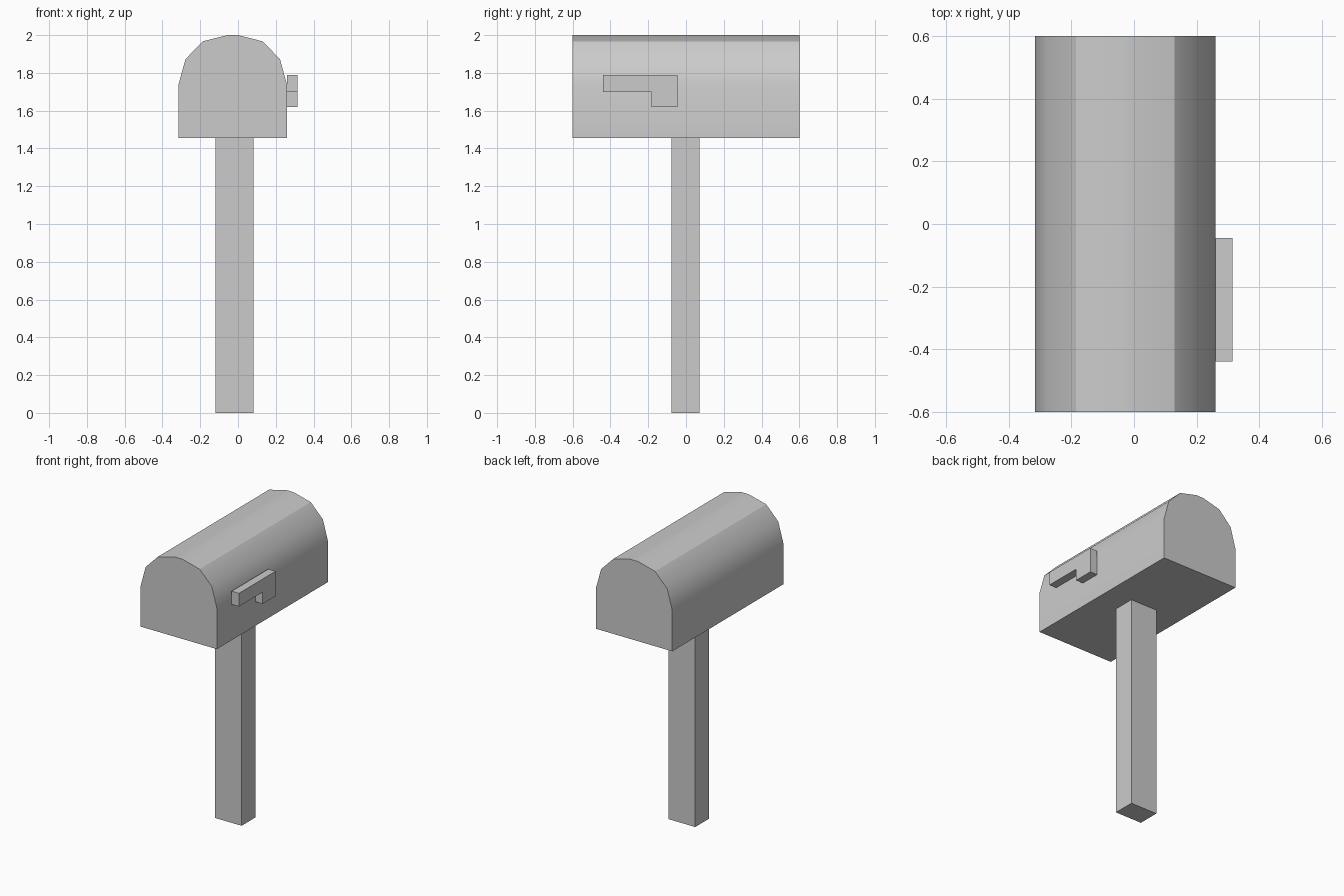
import bpy
import math

if "Cube" in bpy.data.objects:
    bpy.data.objects.remove(bpy.data.objects["Cube"], do_unlink=True)

grey = bpy.data.materials.new("plain grey")
grey.use_nodes = True
grey.diffuse_color = (0.6, 0.6, 0.6, 1)
grey.node_tree.nodes["Principled BSDF"].inputs["Base Color"].default_value = (0.6, 0.6, 0.6, 1)


def extrude_profile(name, profile, place, start, end):
    """Extrude a counter-clockwise 2D outline between two depths."""
    n = len(profile)
    verts = [place(a, b, d) for d in (start, end) for a, b in profile]
    faces = [tuple(reversed(range(n))), tuple(range(n, 2 * n))]
    faces += [(i, (i + 1) % n, (i + 1) % n + n, i + n) for i in range(n)]
    mesh = bpy.data.meshes.new(name)
    mesh.from_pydata(verts, [], faces)
    mesh.materials.append(grey)
    obj = bpy.data.objects.new(name, mesh)
    bpy.context.collection.objects.link(obj)
    return obj


# Mailbox body: mirrored arch outline, extruded front to back
CENTRE = -0.028
half = [(0.288, 1.455), (0.288, 1.735), (0.25, 1.873), (0.158, 1.967), (0.028, 2.0)]
arch = half + [(-x, z) for x, z in reversed(half)]
body = extrude_profile("mailbox_body", arch,
                       lambda x, z, d: (CENTRE + x, -d, z), -0.6, 0.6)
bpy.ops.object.select_all(action="DESELECT")
body.select_set(True)
bpy.context.view_layer.objects.active = body
bpy.ops.object.shade_smooth_by_angle(angle=math.radians(30))

# Signal flag: L-shaped plate on the left side
flag = [(-0.44, 1.70), (-0.183, 1.70), (-0.183, 1.62),
        (-0.045, 1.62), (-0.045, 1.79), (-0.44, 1.79)]
extrude_profile("signal_flag", flag, lambda y, z, d: (d, y, z), 0.26, 0.315)

# Square post
post = [(-0.12, -0.077), (0.081, -0.077), (0.081, 0.072), (-0.12, 0.072)]
extrude_profile("post", post, lambda x, y, d: (x, y, d), 0, 1.455)
